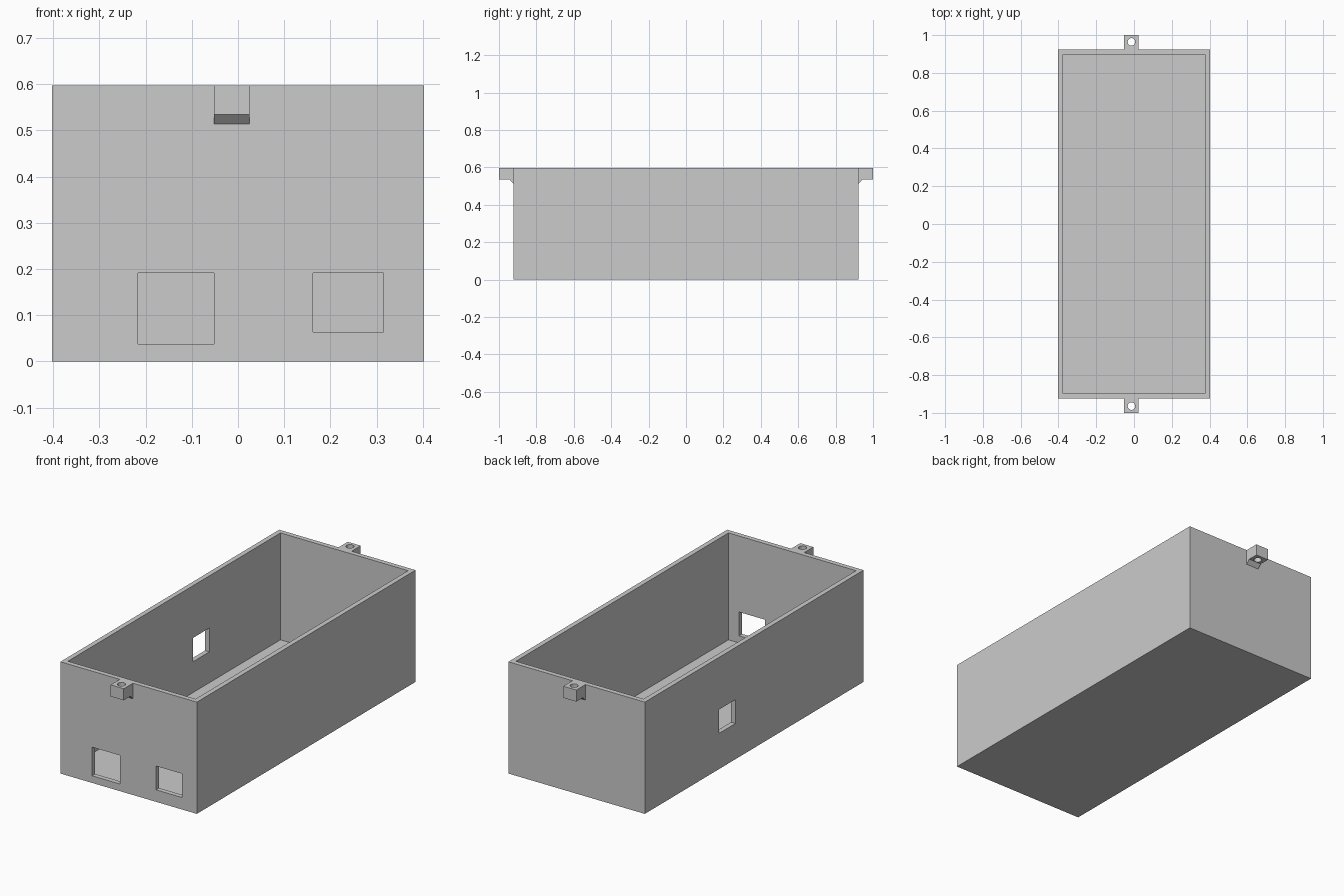
import bpy
import bmesh
from mathutils import Matrix, Vector

cube = bpy.data.objects.get("Cube")
if cube:
    bpy.data.objects.remove(cube, do_unlink=True)

# Single plain grey plastic
grey = bpy.data.materials.new("plain_grey")
grey.use_nodes = True
colour = (0.6, 0.6, 0.6, 1)
grey.diffuse_color = colour
grey.node_tree.nodes["Principled BSDF"].inputs["Base Color"].default_value = colour

HALF_X, HALF_Y, HEIGHT, WALL = 0.403, 0.923, 0.597, 0.026


def add_object(name, bm):
    bmesh.ops.recalc_face_normals(bm, faces=bm.faces)
    mesh = bpy.data.meshes.new(name)
    bm.to_mesh(mesh)
    bm.free()
    mesh.materials.append(grey)
    obj = bpy.data.objects.new(name, mesh)
    bpy.context.collection.objects.link(obj)
    return obj


def box(name, low, high):
    low, high = Vector(low), Vector(high)
    bm = bmesh.new()
    bmesh.ops.create_cube(bm, size=1, matrix=Matrix.Translation((low + high) / 2)
                          @ Matrix.Diagonal((*(high - low), 1)))
    return add_object(name, bm)


def cut(target, cutter):
    """Subtract the cutter, bake the result and drop the cutter."""
    cutter.hide_render = True
    mod = target.modifiers.new("cut", 'BOOLEAN')
    mod.operation, mod.solver, mod.object = 'DIFFERENCE', 'EXACT', cutter
    graph = bpy.context.evaluated_depsgraph_get()
    baked = bpy.data.meshes.new_from_object(target.evaluated_get(graph))
    target.modifiers.clear()
    target.data = baked
    bpy.data.objects.remove(cutter, do_unlink=True)


# Open tray: outer block minus the cavity
case = box("case", (-HALF_X, -HALF_Y, 0), (HALF_X, HALF_Y, HEIGHT))
cut(case, box("cavity", (WALL - HALF_X, WALL - HALF_Y, WALL),
              (HALF_X - WALL, HALF_Y - WALL, HEIGHT + 0.1)))

# Two front ports and one port in the -x wall
for low, high in (
    ((-0.216, -1, 0.038), (-0.052, -0.85, 0.191)),
    ((0.162, -1, 0.064), (0.315, -0.85, 0.191)),
    ((-0.5, 0.159, 0.191), (-0.35, 0.296, 0.318)),
):
    cut(case, box("port", low, high))

# Screw lugs with a sloped gusset, one at each end
LUG_X, LUG_HALF = -0.0135, 0.0385
profile = [(HALF_Y, HEIGHT), (1, HEIGHT), (1, 0.535), (0.943, 0.535), (HALF_Y, 0.514)]
for name, side in (("front_lug", -1), ("back_lug", 1)):
    bm = bmesh.new()
    face = bm.faces.new([bm.verts.new((LUG_X - LUG_HALF, side * y, z)) for y, z in profile])
    grown = bmesh.ops.extrude_face_region(bm, geom=[face])
    bmesh.ops.translate(bm, vec=(2 * LUG_HALF, 0, 0),
                        verts=[v for v in grown["geom"] if isinstance(v, bmesh.types.BMVert)])
    lug = add_object(name, bm)

    # Screw hole
    bm = bmesh.new()
    bmesh.ops.create_cone(bm, cap_ends=True, segments=24, radius1=0.02, radius2=0.02,
                          depth=0.4, matrix=Matrix.Translation((LUG_X, side * 0.964, 0.56)))
    cut(lug, add_object("screw_hole", bm))
